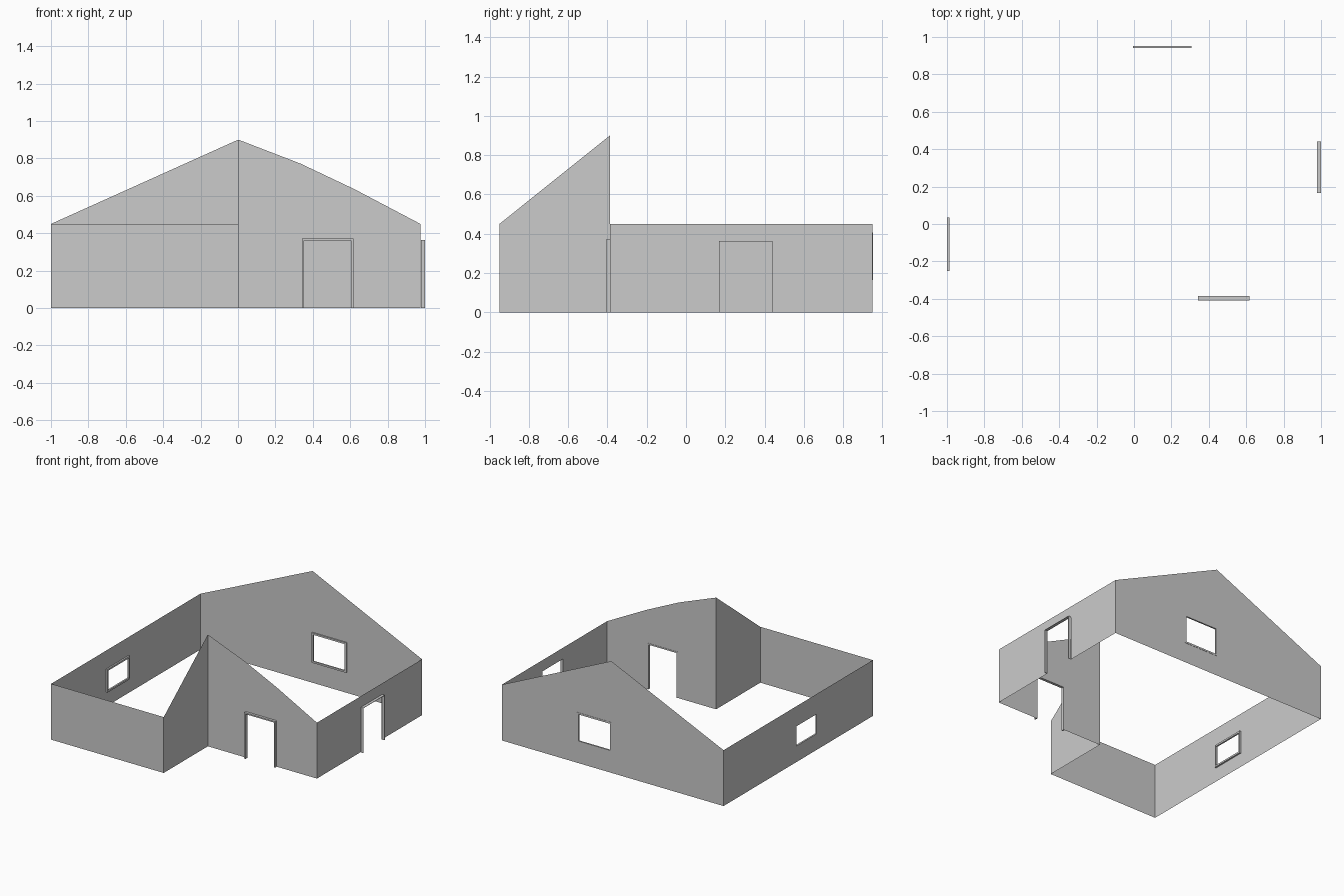
import bpy, bmesh
from mathutils import Vector

if "Cube" in bpy.data.objects:
    bpy.data.objects.remove(bpy.data.objects["Cube"])


def on_plane(axis, pos):
    """Map (u, z) drawing coordinates onto a wall plane at x=pos or y=pos."""
    if axis == 'x':
        return lambda u, z, d=0.0: Vector((pos + d, u, z))
    return lambda u, z, d=0.0: Vector((u, pos + d, z))


def rect(u0, u1, z0, z1):
    return [(u0, z0), (u1, z0), (u1, z1), (u0, z1)]


def finish(bm, name):
    bmesh.ops.recalc_face_normals(bm, faces=bm.faces)
    me = bpy.data.meshes.new(name)
    bm.to_mesh(me)
    bm.free()
    ob = bpy.data.objects.new(name, me)
    bpy.context.collection.objects.link(ob)


def wall(name, plane, outline, holes=()):
    """Sheet wall from an outline, with optional window holes."""
    bm = bmesh.new()
    for loop in [outline, *holes]:
        vs = [bm.verts.new(plane(u, z)) for u, z in loop]
        for a, b in zip(vs, vs[1:] + vs[:1]):
            bm.edges.new((a, b))
    bmesh.ops.triangle_fill(bm, use_beauty=True, use_dissolve=False, edges=bm.edges[:])
    bmesh.ops.dissolve_limit(bm, angle_limit=0.01, verts=bm.verts[:], edges=bm.edges[:])
    finish(bm, name)


def frame(name, plane, outer, inner, d0, d1, closed=True):
    """Mitred frame between two loops, spanning depth d0..d1."""
    bm = bmesh.new()
    rows = [[bm.verts.new(plane(*o, d0)), bm.verts.new(plane(*o, d1)),
             bm.verts.new(plane(*i, d1)), bm.verts.new(plane(*i, d0))]
            for o, i in zip(outer, inner)]
    pairs = list(zip(rows, rows[1:]))
    if closed:
        pairs.append((rows[-1], rows[0]))
    else:
        bm.faces.new(rows[0])
        bm.faces.new(rows[-1])
    for a, b in pairs:
        for k in range(4):
            n = (k + 1) % 4
            bm.faces.new((a[k], a[n], b[n], b[k]))
    finish(bm, name)


def door_path(u0, u1, h):
    return [(u0, 0), (u0, h), (u1, h), (u1, 0)]


L, R, F, B = -1.0, 0.975, -0.95, 0.95   # plan limits
PX, PY = 0.003, -0.388                  # porch recess corner
H, TOP = 0.45, 0.9                      # eaves and ridge
W = 0.014                               # frame width

left, right = on_plane('x', L), on_plane('x', R)
back, front = on_plane('y', B), on_plane('y', F)
porch_side, porch_front = on_plane('x', PX), on_plane('y', PY)

# Windows (outer frame extents)
side_win = (-0.25, 0.035, 0.115, 0.302)
back_win = (-0.005, 0.307, 0.165, 0.407)


def inset(r):
    return rect(r[0] + W, r[1] - W, r[2] + W, r[3] - W)


# Outer walls
wall("left_wall", left, rect(F, B, 0, H), [inset(side_win)])
wall("back_gable_wall", back, [(L, 0), (R, 0), (R, H), (0, TOP), (L, H)], [inset(back_win)])
wall("front_wall", front, rect(L, PX, 0, H))
wall("right_wall", right, [(PY, 0), *door_path(0.17, 0.437, 0.36), (B, 0), (B, H), (PY, H)])

# Porch recess walls
wall("porch_side_wall", porch_side, [(F, 0), (PY, 0), (PY, TOP), (F, H)])
wall("porch_front_wall", porch_front,
     [(PX, 0), *door_path(0.353, 0.605, 0.36), (R, 0), (R, H),
      (0.62, 0.637), (0.335, 0.772), (PX, TOP)])

# Window and door frames
frame("side_window_frame", left, rect(*side_win), inset(side_win), 0.0, 0.013)
frame("back_window_frame", back, rect(*back_win), inset(back_win), -0.01, 0.002)
frame("porch_door_frame", porch_front, door_path(0.341, 0.617, 0.371),
      door_path(0.353, 0.605, 0.36), -0.02, 0.002, closed=False)
frame("side_door_frame", right, door_path(0.167, 0.44, 0.363),
      door_path(0.17, 0.437, 0.36), 0.003, 0.025, closed=False)
